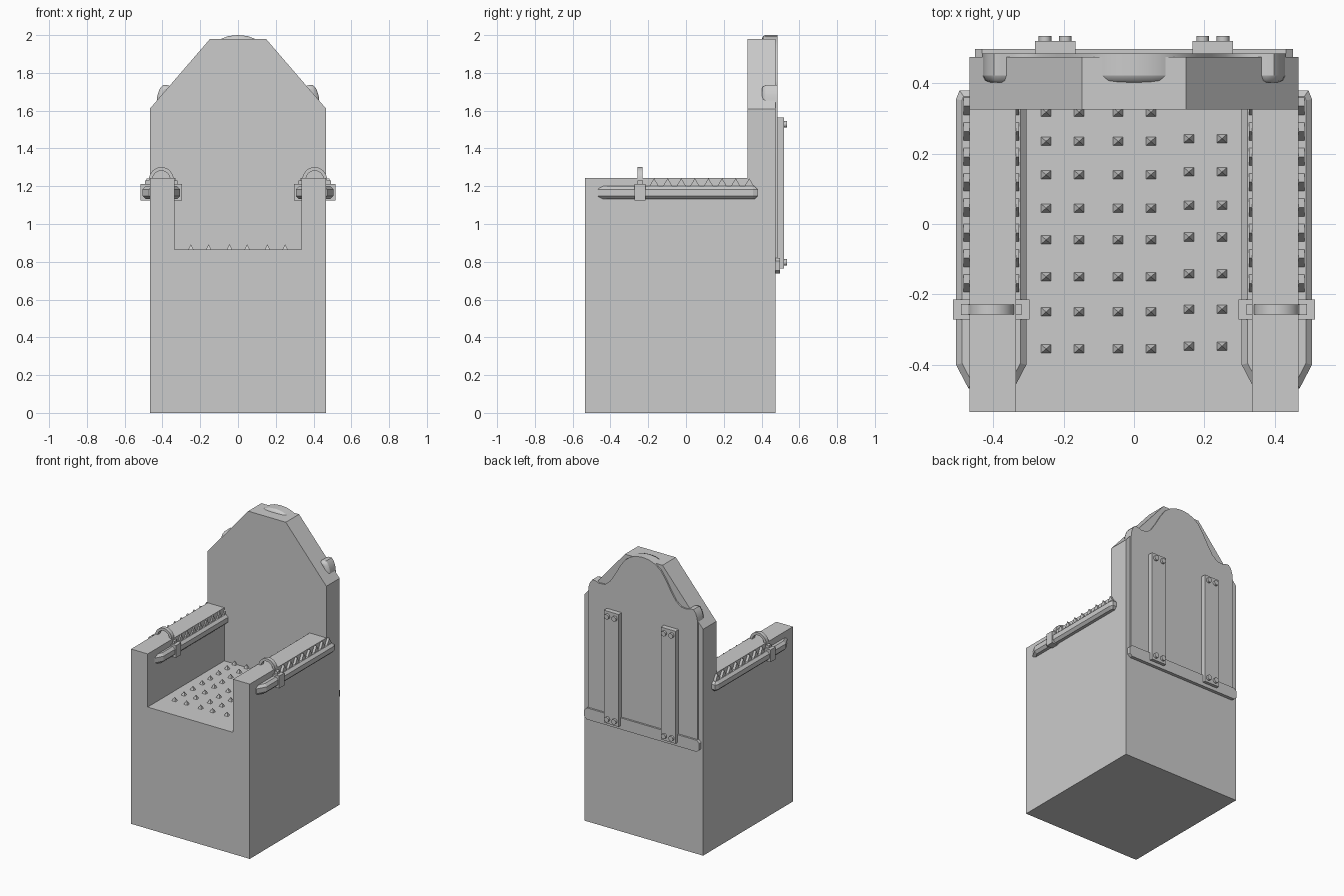
import bpy, bmesh, math

if "Cube" in bpy.data.objects:
    bpy.data.objects.remove(bpy.data.objects["Cube"])


def finish(name, bm, mirror=False, bevel=0, segs=1, smooth=False):
    bmesh.ops.recalc_face_normals(bm, faces=bm.faces)
    me = bpy.data.meshes.new(name)
    bm.to_mesh(me)
    bm.free()
    ob = bpy.data.objects.new(name, me)
    bpy.context.collection.objects.link(ob)
    if bevel:
        m = ob.modifiers.new("bevel", 'BEVEL')
        m.width, m.segments = bevel, segs
        m.limit_method, m.angle_limit = 'ANGLE', math.radians(62)
    if mirror:
        ob.modifiers.new("mirror", 'MIRROR')
    if smooth:
        bpy.ops.object.select_all(action='DESELECT')
        ob.select_set(True)
        bpy.context.view_layer.objects.active = ob
        bpy.ops.object.shade_smooth_by_angle(angle=math.radians(35))
    return ob


def add_prism(bm, pts, axis, a, b):
    place = {'x': lambda u, v, t: (t, u, v),
             'y': lambda u, v, t: (u, t, v),
             'z': lambda u, v, t: (u, v, t)}[axis]
    lo = [bm.verts.new(place(u, v, a)) for u, v in pts]
    hi = [bm.verts.new(place(u, v, b)) for u, v in pts]
    bm.faces.new(lo)
    bm.faces.new(hi)
    for i in range(len(pts)):
        j = (i + 1) % len(pts)
        bm.faces.new((lo[i], lo[j], hi[j], hi[i]))


def prism(name, pts, axis, a, b, **kw):
    bm = bmesh.new()
    add_prism(bm, pts, axis, a, b)
    return finish(name, bm, **kw)


def rect(u0, u1, v0, v1):
    return [(u0, v0), (u1, v0), (u1, v1), (u0, v1)]


def mirrored(half):
    return half + [(-u, v) for u, v in reversed(half) if u > 0]


# Main body: headboard silhouette run through the full depth, then cut away
W = 0.467
body = prism("throne_body", mirrored([(W, 0), (W, 1.61), (0.148, 1.98)]), 'y', -0.535, 0.475)
cutters = [prism("arm_height_cutter", rect(-1, 1, 1.243, 3), 'y', -1, 0.326),
           prism("seat_cutter", rect(-0.336, 0.336, 0.865, 2.5), 'y', -1, 0.326)]
for c in cutters:
    m = body.modifiers.new("cut", 'BOOLEAN')
    m.operation, m.object, m.solver = 'DIFFERENCE', c, 'EXACT'
bpy.context.view_layer.objects.active = body
body.select_set(True)
for m in list(body.modifiers):
    bpy.ops.object.modifier_apply(modifier=m.name)
for c in cutters:
    bpy.data.objects.remove(c)

# Wavy back panel and the thicker crest rim breaking through the headboard
wave = [(0.0, 2.0), (0.05, 1.995), (0.095, 1.978), (0.14, 1.945), (0.18, 1.89),
        (0.22, 1.82), (0.26, 1.76), (0.30, 1.728), (0.345, 1.724), (0.375, 1.735),
        (0.398, 1.735), (0.415, 1.715), (0.427, 1.68), (0.432, 1.63)]
prism("back_panel", mirrored([(0.432, 0.78)] + wave[::-1]), 'y', 0.46, 0.485, smooth=True)
prism("crest_rim", mirrored([(0.432, 1.55)] + wave[::-1]), 'y', 0.402, 0.483,
      bevel=0.02, segs=2, smooth=True)

# Cross bar under the panel, with clipped ends
prism("back_cross_bar", mirrored([(0.432, 0.738), (0.452, 0.755), (0.452, 0.803), (0.432, 0.82)]),
      'y', 0.47, 0.498)

# Vertical back straps with bolts
SX = 0.224
prism("back_strap", rect(SX - 0.058, SX + 0.058, 0.764, 1.563), 'y', 0.48, 0.52, mirror=True)
bm = bmesh.new()
for bx in (SX - 0.029, SX + 0.029):
    for bz in (0.797, 1.528):
        ring = [(bx + 0.018 * math.cos(k * math.tau / 12), bz + 0.018 * math.sin(k * math.tau / 12))
                for k in range(12)]
        add_prism(bm, ring, 'y', 0.515, 0.535)
finish("strap_bolts", bm, mirror=True, smooth=True)

# Arm rails running through each arm
CX = 0.406
side = [(0.065, -0.467), (0.1, -0.40), (0.1, 0.355), (0.09, 0.38)]
plan = [(CX + u, v) for u, v in side] + [(CX - u, v) for u, v in reversed(side)]
rail = prism("arm_rail", plan, 'z', 1.132, 1.2, mirror=True, bevel=0.017)
rail.modifiers["bevel"].angle_limit = math.radians(70)

# Teeth along the rails
bm = bmesh.new()
for i in range(8):
    y = 0.335 - i * 0.072
    add_prism(bm, [(y - 0.028, 1.195), (y + 0.028, 1.195), (y, 1.242)], 'x', CX - 0.079, CX + 0.079)
finish("rail_teeth", bm, mirror=True)

# Wrist clamp: block around the rail, small plate and arch over the arm
CY = -0.243
prism("wrist_clamp_block", rect(CX - 0.109, CX + 0.109, CY - 0.029, CY + 0.029), 'z', 1.125, 1.213, mirror=True)
prism("wrist_clamp_plate", rect(CX - 0.086, CX + 0.086, CY - 0.015, CY + 0.015), 'z', 1.2, 1.231, mirror=True)


def arc(r, rev):
    pts = [(CX + r * math.cos(math.pi * k / 16), 1.236 + r * math.sin(math.pi * k / 16)) for k in range(17)]
    return pts[::-1] if rev else pts


prism("wrist_arch", [(CX + 0.065, 1.21)] + arc(0.065, False) +
      [(CX - 0.065, 1.21), (CX - 0.046, 1.21)] + arc(0.046, True) + [(CX + 0.046, 1.21)],
      'y', CY - 0.014, CY + 0.014, mirror=True, smooth=True)

# Seat spikes: grid of small four-sided pyramids
bm = bmesh.new()
for i, x in enumerate((-0.25, -0.156, -0.045, 0.048, 0.156, 0.25)):
    for y in (0.318, 0.235, 0.14, 0.045, -0.045, -0.15, -0.25, -0.355):
        y += 0.008 if i > 3 else 0
        if y > 0.32:
            continue
        base = [bm.verts.new((x + u, y + v, 0.863)) for u, v in rect(-0.015, 0.015, -0.013, 0.013)]
        tip = bm.verts.new((x, y, 0.893))
        bm.faces.new(base)
        for k in range(4):
            bm.faces.new((base[k], base[(k + 1) % 4], tip))
finish("seat_spikes", bm)
